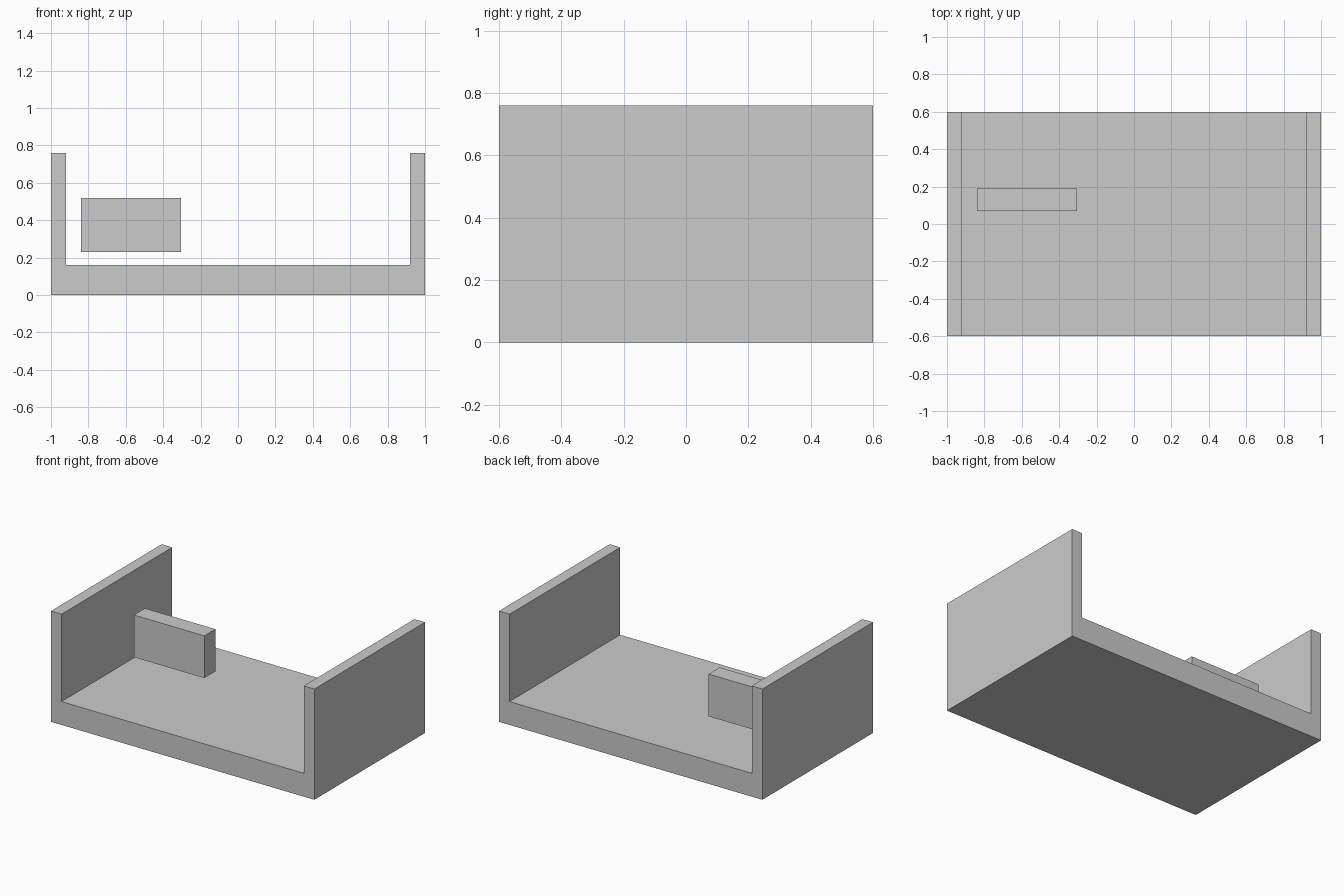
import bpy, bmesh

if "Cube" in bpy.data.objects:
    bpy.data.objects.remove(bpy.data.objects["Cube"])


def extrude_profile(name, profile, y_front, y_back):
    """Extrude a closed x-z outline along y into a solid object."""
    bm = bmesh.new()
    face = bm.faces.new([bm.verts.new((x, y_front, z)) for x, z in profile])
    ext = bmesh.ops.extrude_face_region(bm, geom=[face], use_keep_orig=True)
    moved = [g for g in ext["geom"] if isinstance(g, bmesh.types.BMVert)]
    bmesh.ops.translate(bm, verts=moved, vec=(0, y_back - y_front, 0))
    bmesh.ops.recalc_face_normals(bm, faces=bm.faces)
    mesh = bpy.data.meshes.new(name)
    bm.to_mesh(mesh)
    bm.free()
    obj = bpy.data.objects.new(name, mesh)
    bpy.context.collection.objects.link(obj)
    return obj


# U-shaped channel: thick floor with a thin wall on each side
half = [(1, 0), (1, 0.76), (0.92, 0.76), (0.92, 0.16)]
channel = half + [(-x, z) for x, z in reversed(half)]
extrude_profile("channel_base", channel, -0.6, 0.6)

# Small block floating above the floor near the left wall
block = [(-0.84, 0.23), (-0.305, 0.23), (-0.305, 0.52), (-0.84, 0.52)]
extrude_profile("inner_block", block, 0.07, 0.19)
